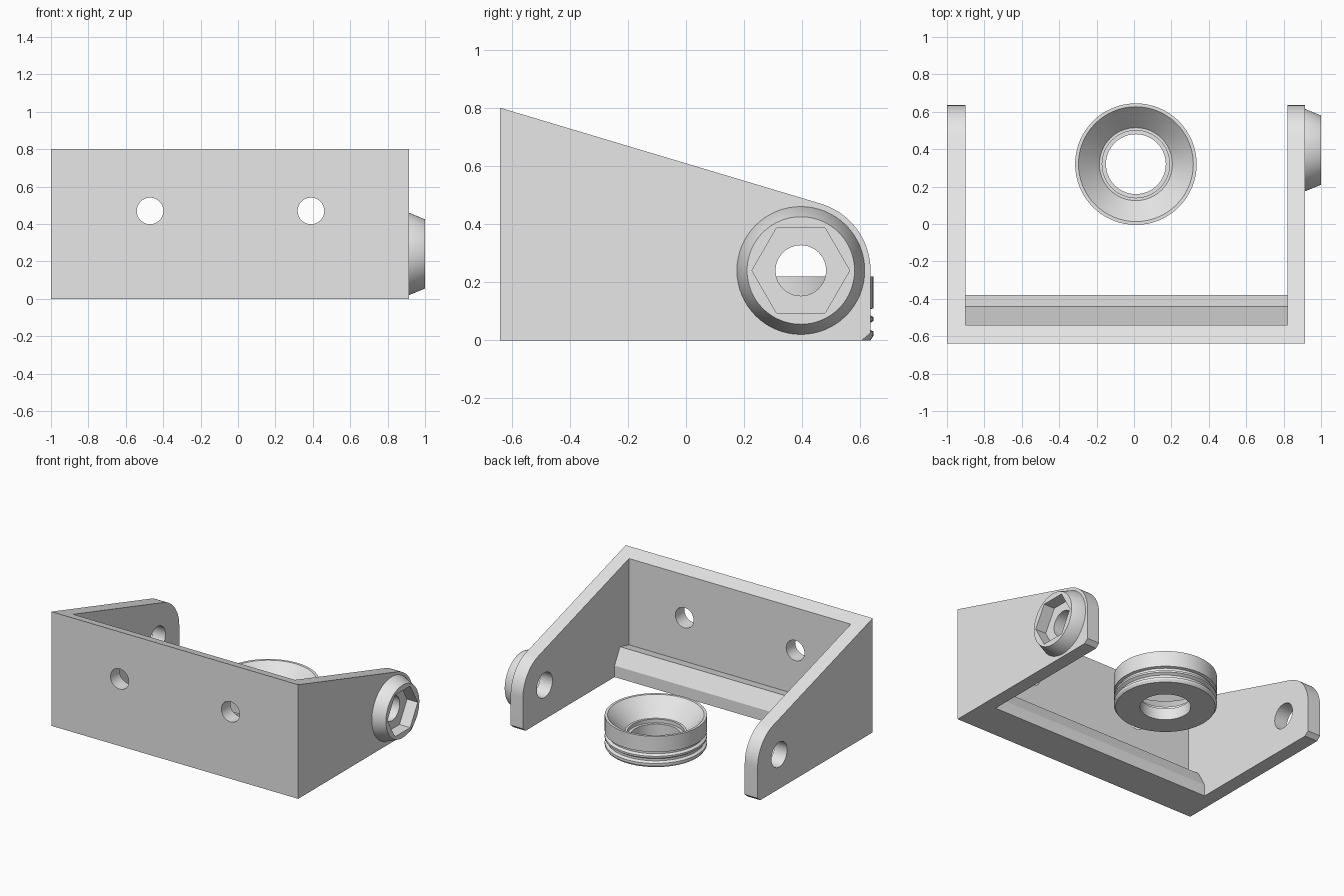
import bpy, bmesh, math
from mathutils import Matrix, Vector

if "Cube" in bpy.data.objects:
    bpy.data.objects.remove(bpy.data.objects["Cube"])

grey = bpy.data.materials.new("plain_grey")
grey.diffuse_color = (0.8, 0.8, 0.8, 1)
grey.use_nodes = True
grey.node_tree.nodes["Principled BSDF"].inputs["Base Color"].default_value = grey.diffuse_color


def add(name, bm):
    bmesh.ops.recalc_face_normals(bm, faces=bm.faces)
    me = bpy.data.meshes.new(name)
    bm.to_mesh(me)
    bm.free()
    ob = bpy.data.objects.new(name, me)
    bpy.context.collection.objects.link(ob)
    me.materials.append(grey)
    return ob


def prism(name, pts, a, b, axis="x"):
    """Extrude a closed outline from a to b: (y, z) along x, or (x, z) along y."""
    place = (lambda p, t: (t, p[0], p[1])) if axis == "x" else (lambda p, t: (p[0], t, p[1]))
    bm = bmesh.new()
    face = bm.faces.new([bm.verts.new(place(p, a)) for p in pts])
    ext = bmesh.ops.extrude_face_region(bm, geom=[face])
    step = Vector(place((0, 0), b - a))
    bmesh.ops.translate(bm, vec=step, verts=[v for v in ext["geom"] if isinstance(v, bmesh.types.BMVert)])
    return add(name, bm)


def lathe(name, profile, matrix, n=64):
    """Spin a closed (radius, height) outline around z, then place it."""
    bm = bmesh.new()
    rings = [[bm.verts.new((r * math.cos(2 * math.pi * i / n), r * math.sin(2 * math.pi * i / n), h))
              for i in range(n)] for r, h in profile]
    for j in range(len(rings)):
        a, b = rings[j], rings[(j + 1) % len(rings)]
        for i in range(n):
            k = (i + 1) % n
            bm.faces.new((a[i], a[k], b[k], b[i]))
    bm.transform(matrix)
    return add(name, bm)


def circle(u, v, r, n=48):
    return [(u + r * math.cos(2 * math.pi * i / n), v + r * math.sin(2 * math.pi * i / n)) for i in range(n)]


def select(ob):
    bpy.ops.object.select_all(action="DESELECT")
    ob.select_set(True)
    bpy.context.view_layer.objects.active = ob


def cut(ob, cutter):
    cutter.hide_render = True
    mod = ob.modifiers.new("cut", "BOOLEAN")
    mod.operation, mod.solver, mod.object = "DIFFERENCE", "EXACT", cutter
    select(ob)
    bpy.ops.object.modifier_apply(modifier=mod.name)
    bpy.data.objects.remove(cutter)


def smooth(ob):
    select(ob)
    bpy.ops.object.shade_smooth_by_angle(angle=math.radians(25))


PY, PZ, PR = 0.395, 0.24, 0.24      # pivot centre and rounded end radius

# Bracket: sloped side outline with a rounded end
arc = [(PY + PR * math.cos(math.radians(t)), PZ + PR * math.sin(math.radians(t)))
       for t in [74 * i / 16 for i in range(17)]]
bracket = prism("bracket", [(-0.64, 0), (0.605, 0), (0.635, 0.025)] + arc + [(-0.64, 0.8)], -1, 0.915)

# Open middle, leaving the front wall and the lip along its foot
cut(bracket, prism("middle_cutter", [(-0.54, 1), (-0.54, 0.165), (-0.44, 0.19), (-0.38, 0.08),
                                     (-0.38, -0.1), (1, -0.1), (1, 1)], -0.9, 0.82))

# Pivot holes and screw holes
cut(bracket, prism("pivot_cutter", circle(PY, PZ, 0.087), -1.2, 1.2))
for x in (-0.47, 0.39):
    cut(bracket, prism("screw_cutter", circle(x, 0.47, 0.071), -0.8, -0.45, "y"))
smooth(bracket)

# Tapered boss with a hexagonal nut pocket
boss = lathe("nut_boss", [(0.087, -0.01), (0.22, -0.01), (0.22, 0), (0.185, 0.085), (0.087, 0.085)],
             Matrix.Translation((0.915, PY, PZ)) @ Matrix.Rotation(math.pi / 2, 4, "Y"))
cut(boss, prism("hex_cutter", circle(PY, PZ, 0.168, 6), 0.917, 1.1))
smooth(boss)

# Loose grooved washer with a conical dish
washer = lathe("grooved_washer", [
    (0.16, 0), (0.315, 0), (0.325, 0.015), (0.325, 0.03), (0.307, 0.04), (0.307, 0.055),
    (0.325, 0.067), (0.325, 0.08), (0.307, 0.09), (0.307, 0.105), (0.325, 0.11),
    (0.325, 0.22), (0.307, 0.22), (0.195, 0.105), (0.18, 0.105), (0.18, 0.08), (0.16, 0.08)],
    Matrix.Translation((0.01, 0.32, 0)))
smooth(washer)
